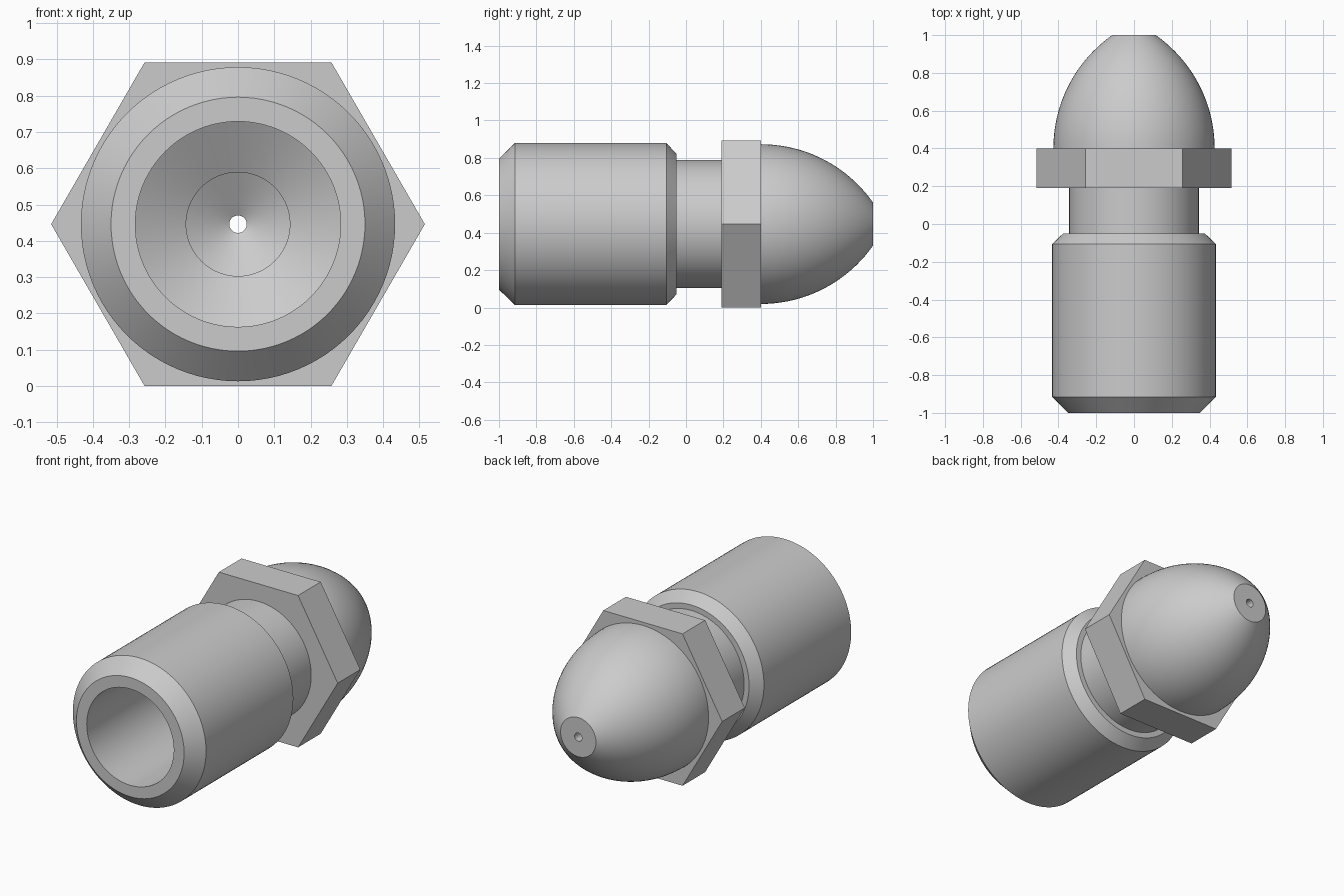
import bpy
import bmesh
import math

AXIS_Z = 0.446          # height of the turning axis
HEX_APOTHEM = 0.446     # the hexagon rests on z = 0

cube = bpy.data.objects.get("Cube")
if cube:
    bpy.data.objects.remove(cube, do_unlink=True)

steel = bpy.data.materials.new("grey_metal")
steel.use_nodes = True
GREY = (0.6, 0.6, 0.6, 1.0)
steel.diffuse_color = GREY
steel.node_tree.nodes["Principled BSDF"].inputs["Base Color"].default_value = GREY


def lathe(name, profile, sides, smooth):
    """Turn a closed (y, radius) profile around the Y axis."""
    bm = bmesh.new()
    rings = []
    for i in range(sides):
        a = 2 * math.pi * i / sides
        rings.append([bm.verts.new((r * math.cos(a), y, AXIS_Z + r * math.sin(a)))
                      for y, r in profile])
    n = len(profile)
    for i in range(sides):
        a, b = rings[i], rings[(i + 1) % sides]
        for j in range(n):
            k = (j + 1) % n
            bm.faces.new((a[j], a[k], b[k], b[j]))
    bmesh.ops.recalc_face_normals(bm, faces=bm.faces)
    mesh = bpy.data.meshes.new(name)
    bm.to_mesh(mesh)
    bm.free()
    mesh.materials.append(steel)
    obj = bpy.data.objects.new(name, mesh)
    bpy.context.collection.objects.link(obj)
    if smooth:
        bpy.ops.object.select_all(action='DESELECT')
        obj.select_set(True)
        bpy.context.view_layer.objects.active = obj
        bpy.ops.object.shade_smooth_by_angle(angle=math.radians(25))
    return obj


# Chamfered barrel and narrow neck
outside = [(-1.0, 0.35), (-0.915, 0.433), (-0.105, 0.433), (-0.05, 0.375),
           (-0.05, 0.343), (0.32, 0.343), (0.32, 0.427)]

# Rounded nose: circular arc ending in a small flat tip
ARC_R = 0.733
SWEEP = math.asin(0.6 / ARC_R)
for i in range(21):
    t = SWEEP * i / 20
    outside.append((0.4 + ARC_R * math.sin(t), 0.427 - ARC_R * (1 - math.cos(t))))

# Stepped bore with conical drill points, from the tip back to the open end
bore = [(1.0, 0.024), (0.77, 0.024), (0.70, 0.143),
        (0.184, 0.143), (0.10, 0.283), (-1.0, 0.283)]

lathe("nozzle_body", outside + bore, 96, True)

# Hexagonal wrench collar, its inner edge sunk into the neck wall
corner = HEX_APOTHEM / math.cos(math.pi / 6)
lathe("hex_collar", [(0.19, 0.335), (0.19, corner), (0.4, corner), (0.4, 0.335)], 6, False)
